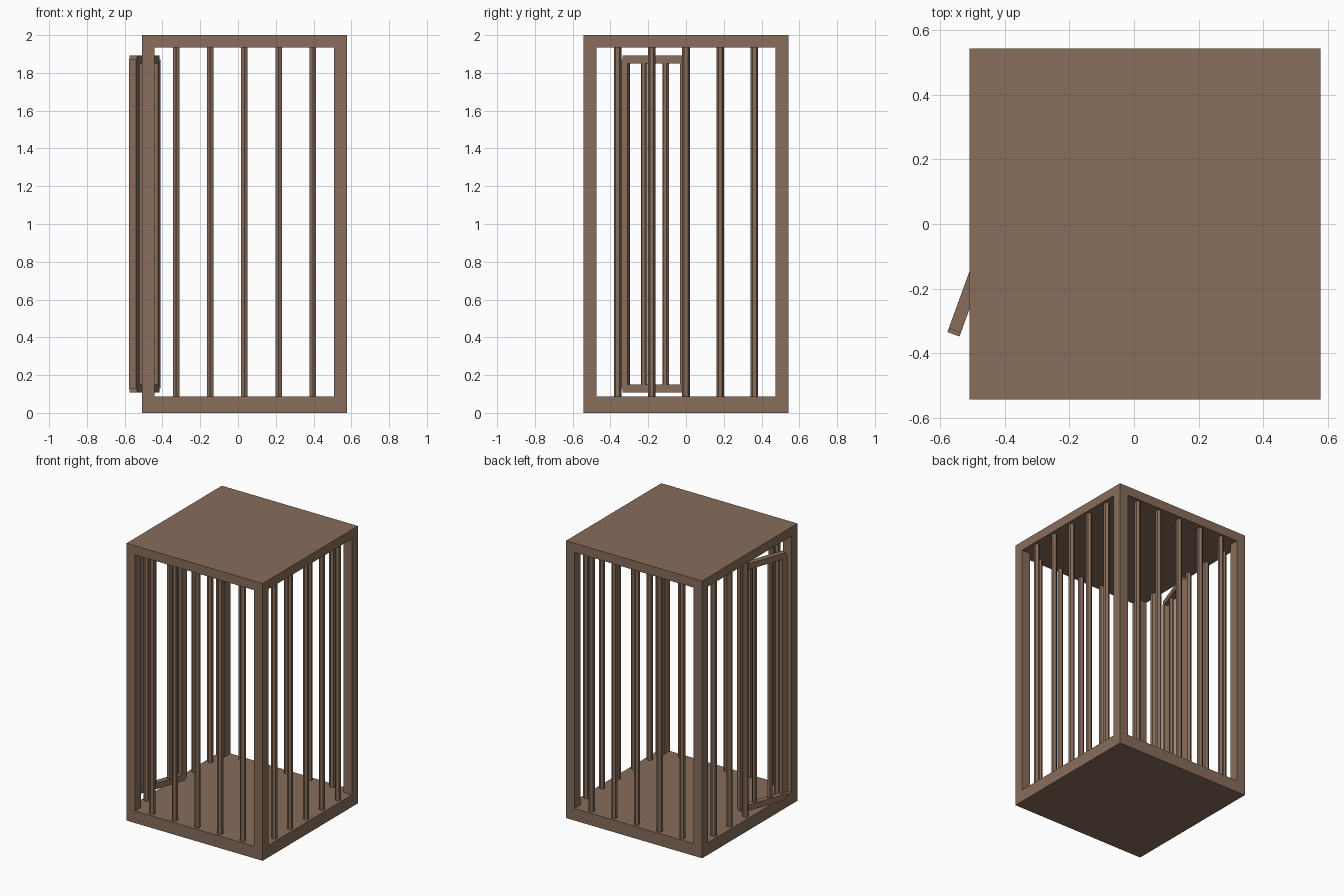
import bpy, math
from mathutils import Matrix, Vector

if "Cube" in bpy.data.objects:
    bpy.data.objects.remove(bpy.data.objects["Cube"])

wood = bpy.data.materials.new("brown wood")
wood.diffuse_color = (0.245, 0.153, 0.104, 1)
wood.use_nodes = True
wood.node_tree.nodes["Principled BSDF"].inputs["Base Color"].default_value = wood.diffuse_color

CX = 0.034                 # cage centre in x
HALF = 0.543               # half width of the cage
POST = 0.068               # corner post thickness
EDGE = HALF - POST / 2     # centre line of posts and bars
FLOOR_TOP, ROOF_BOTTOM = 0.087, 1.934
STEP = 0.181               # bar spacing


def finish(name):
    ob = bpy.context.object
    ob.name = name
    ob.data.materials.append(wood)
    return ob


def box(name, lo, hi):
    lo, hi = Vector(lo), Vector(hi)
    bpy.ops.mesh.primitive_cube_add(size=1)
    ob = finish(name)
    ob.data.transform(Matrix.Translation((lo + hi) / 2) @ Matrix.Diagonal((*(hi - lo), 1)))
    return ob


def bar(name, x, y, z0, z1, r=0.02):
    bpy.ops.mesh.primitive_cylinder_add(vertices=6, radius=r, depth=z1 - z0)
    ob = finish(name)
    ob.data.transform(Matrix.Translation((x, y, (z0 + z1) / 2)))
    return ob


# Floor and roof slabs
box("floor", (CX - HALF, -HALF, 0), (CX + HALF, HALF, FLOOR_TOP))
box("roof", (CX - HALF, -HALF, ROOF_BOTTOM), (CX + HALF, HALF, 2))

# Corner posts
h = POST / 2
for sx in (-1, 1):
    for sy in (-1, 1):
        x, y = CX + sx * EDGE, sy * EDGE
        box("corner_post", (x - h, y - h, FLOOR_TOP), (x + h, y + h, ROOF_BOTTOM))

# Bars on all sides, with a gap for the door on the left
for i in range(-2, 3):
    p = i * STEP
    bar("front_bar", CX + p, -EDGE, FLOOR_TOP, ROOF_BOTTOM)
    bar("back_bar", CX + p, EDGE, FLOOR_TOP, ROOF_BOTTOM)
    bar("right_bar", CX + EDGE, p, FLOOR_TOP, ROOF_BOTTOM)
    if i != -1:
        bar("left_bar", CX - EDGE, p, FLOOR_TOP, ROOF_BOTTOM)

# Door, built along y and then swung ajar
T, L = 0.02, 0.377 / 2     # half thickness, half length
door = []
for s in (-1, 1):
    y = s * (L - T)
    door.append(box("door_stile", (-T, y - T, 0.13), (T, y + T, 1.87)))
    door.append(bar("door_bar", 0, s * 0.061, 0.14, 1.86, 0.018))
for z in (0.13, 1.87):
    door.append(box("door_rail", (-T, -L + 0.012, z - 0.021), (T, L - 0.012, z + 0.021)))
swing = Matrix.Translation((-0.494, -0.164, 0)) @ Matrix.Rotation(math.radians(-20), 4, 'Z')
for ob in door:
    ob.data.transform(swing)
